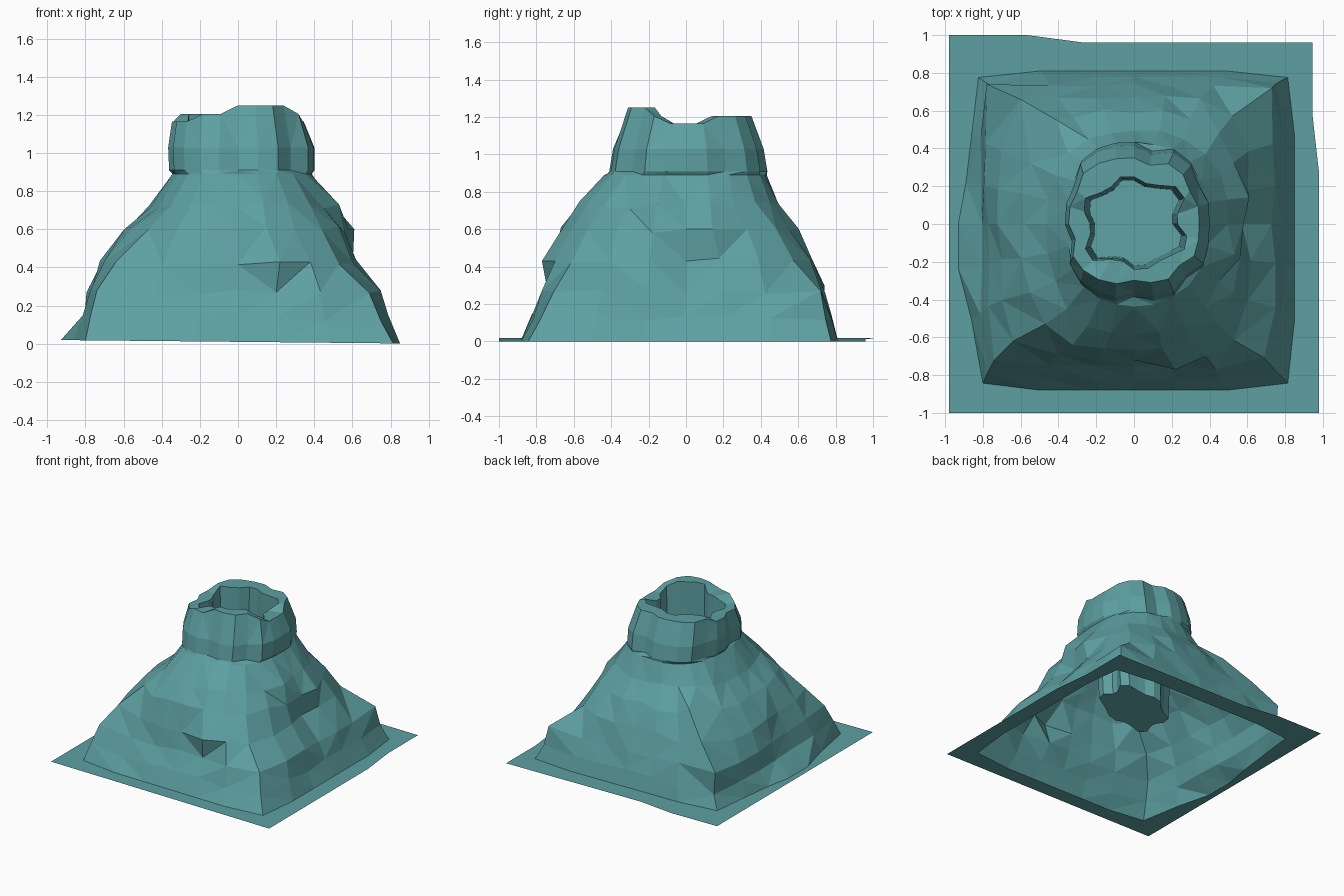
import bpy, bmesh, math, random

if "Cube" in bpy.data.objects:
    bpy.data.objects.remove(bpy.data.objects["Cube"])

random.seed(4)
N = 24
mat = bpy.data.materials.new("teal_rock")
mat.diffuse_color = (0.11, 0.35, 0.36, 1)
mat.use_nodes = True
mat.node_tree.nodes["Principled BSDF"].inputs["Base Color"].default_value = mat.diffuse_color


def ring(z, left, right, front, back, n, jitter=0.0, zj=0.0):
    """Rounded-square loop with separate reach on each side."""
    pts = []
    for i in range(N):
        a = 2 * math.pi * i / N
        c, s = math.cos(a), math.sin(a)
        r = (abs(c) ** n + abs(s) ** n) ** (-1 / n) + random.uniform(-jitter, jitter)
        x = c * r * (right if c > 0 else left)
        y = s * r * (back if s > 0 else front)
        pts.append([x, y, z + random.uniform(-zj, zj)])
    return pts


def loft(name, rings, cap=False):
    """Join successive loops with faceted quads split into triangles."""
    bm = bmesh.new()
    loops = [[bm.verts.new(p) for p in r] for r in rings]
    for lo, hi in zip(loops, loops[1:]):
        for i in range(N):
            j = (i + 1) % N
            bm.faces.new((lo[i], lo[j], hi[j], hi[i]))
    if cap:
        bm.faces.new(loops[-1])
    bmesh.ops.triangulate(bm, faces=bm.faces[:])
    me = bpy.data.meshes.new(name)
    bm.to_mesh(me)
    bm.free()
    me.materials.append(mat)
    ob = bpy.data.objects.new(name, me)
    bpy.context.collection.objects.link(ob)
    return ob


def ground(pts):
    """Tilt a loop gently down to the right."""
    for p in pts:
        p[2] = 0.01 - 0.01 * p[0]
    return pts


def rim_height(i):
    """Uneven crater lip: tall at front right, low at the sides."""
    a = 360 * i / N
    if 260 < a < 325:
        return 1.25
    if a < 20 or a > 340 or 150 < a < 235:
        return 1.165
    return 1.205


# Mountain slopes: z, left, right, front, back, squareness, jitter
slopes = [
    (0.13, 0.81, 0.79, 0.82, 0.78, 14, 0.008),
    (0.27, 0.78, 0.74, 0.76, 0.74, 8, 0.02),
    (0.43, 0.71, 0.61, 0.71, 0.67, 4.5, 0.02),
    (0.60, 0.59, 0.56, 0.67, 0.60, 2.9, 0.025),
    (0.73, 0.46, 0.50, 0.58, 0.49, 2.6, 0.025),
    (0.89, 0.345, 0.385, 0.435, 0.43, 2.5, 0.01),
]
base = ground(ring(0, 0.86, 0.85, 0.88, 0.81, 16))
for i, x in ((11, -0.89), (12, -0.93), (13, -0.93), (14, -0.86), (15, -0.80)):
    base[i][0] = x
body = [base]
for z, l, r, f, b, n, jit in slopes:
    body.append(ring(z, l, r, f, b, n, jit, 0.0 if z > 0.8 else 0.02))

# Corner ridges, front ledge and right-side outcrops
edits = (
    (2, 9, -0.78, 0.74, 0.30), (3, 9, -0.60, 0.66, 0.47), (4, 9, -0.41, 0.55, 0.65),
    (2, 15, -0.74, -0.72, 0.28), (3, 15, -0.64, -0.62, 0.43), (4, 15, -0.47, -0.53, 0.60),
    (2, 3, 0.73, 0.72, 0.27),
    (3, 19, 0.22, -0.77, 0.43), (3, 20, 0.38, -0.70, 0.43), (2, 19, 0.20, -0.74, 0.27),
    (4, 1, 0.61, 0.14, 0.60), (4, 0, 0.58, 0.0, 0.60), (3, 0, 0.57, 0.0, 0.43),
    (5, 23, 0.53, -0.16, 0.73))
for level, i, x, y, z in edits:
    body[level][i] = [x, y, z]

# Fluted neck and rim
outside = [ring(0.91, 0.365, 0.40, 0.415, 0.435, 2.6),
           ring(1.03, 0.37, 0.40, 0.395, 0.415, 2.6),
           ring(1.20, 0.35, 0.345, 0.32, 0.35, 2.6)]
flute = [1.0, 1.0, 0.93, 0.98, 0.99, 0.90, 1.0, 1.0]
for loop in outside:
    for i, p in enumerate(loop):
        p[0] *= flute[i % 8]
        p[1] *= flute[i % 8]

# Blocky crater shaft with a sloping floor
inside = [ring(1.20, 0.27, 0.28, 0.24, 0.25, 3.2),
          ring(0.80, 0.26, 0.27, 0.23, 0.24, 3.2),
          ring(0.31, 0.24, 0.25, 0.22, 0.23, 3.2)]
block = [0.82, 0.82, 1.0, 0.98, 0.86, 0.86, 1.0, 1.0]
for loop in inside:
    for i, p in enumerate(loop):
        p[0] *= block[i % 8]
        p[1] *= block[i % 8]
for p in inside[-1]:
    p[2] += 0.25 * p[0]
for loop in (outside[2], inside[0]):
    for i, p in enumerate(loop):
        p[2] = rim_height(i)
loft("volcano_cone", body + outside + inside, cap=True)

# Flat ground skirt with a clipped back edge
outer = []
for i in range(N):
    a = 2 * math.pi * i / N
    c, s = math.cos(a), math.sin(a)
    m = max(abs(c), abs(s))
    x, y = 0.98 * c / m, s / m
    if y > 0.99 and x > -0.4:
        y = 0.96
    if x > 0.97 and y > 0.4:
        x = 0.945
    outer.append([x, y, 0])
loft("ground_skirt", [ground(outer), base])
